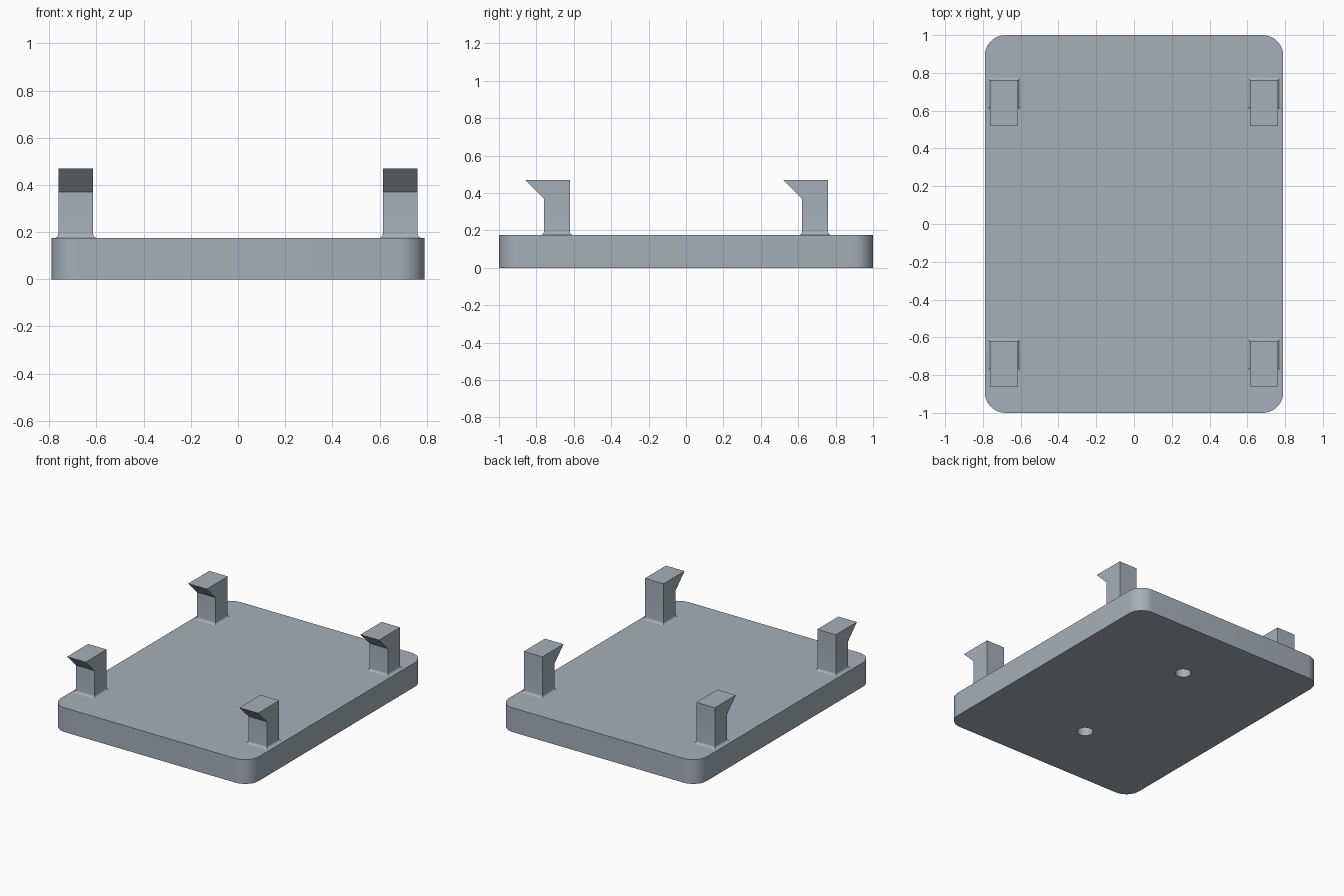
import bpy, bmesh, math
from mathutils import Matrix

if "Cube" in bpy.data.objects:
    bpy.data.objects.remove(bpy.data.objects["Cube"])

HALF_X, HALF_Y, THICK = 0.79, 1.0, 0.175
CORNER = 0.11
FILLET = 0.018

grey = bpy.data.materials.new("blue_grey_plastic")
grey.use_nodes = True
grey.diffuse_color = (0.38, 0.43, 0.475, 1)
grey.node_tree.nodes["Principled BSDF"].inputs["Base Color"].default_value = grey.diffuse_color


def finish(name, bm):
    bmesh.ops.recalc_face_normals(bm, faces=bm.faces)
    mesh = bpy.data.meshes.new(name)
    bm.to_mesh(mesh)
    bm.free()
    obj = bpy.data.objects.new(name, mesh)
    bpy.context.collection.objects.link(obj)
    mesh.materials.append(grey)
    return obj


def select(obj):
    bpy.ops.object.select_all(action='DESELECT')
    obj.select_set(True)
    bpy.context.view_layer.objects.active = obj


def smooth(obj):
    select(obj)
    bpy.ops.object.shade_smooth_by_angle(angle=math.radians(30))


# Base plate with rounded vertical corners
bm = bmesh.new()
bmesh.ops.create_cube(bm, size=1, matrix=Matrix.Translation((0, 0, THICK / 2))
                      @ Matrix.Diagonal((2 * HALF_X, 2 * HALF_Y, THICK, 1)))
upright = [e for e in bm.edges if abs(e.verts[0].co.z - e.verts[1].co.z) > THICK / 2]
bmesh.ops.bevel(bm, geom=upright, offset=CORNER, segments=12, profile=0.5, affect='EDGES')
plate = finish("base_plate", bm)

# Two blind screw holes in the underside
bm = bmesh.new()
for y in (-0.51, 0.51):
    bmesh.ops.create_cone(bm, cap_ends=True, segments=32, radius1=0.053, radius2=0.053,
                          depth=0.24, matrix=Matrix.Translation((0, y, 0)))
cutter = finish("hole_cutter", bm)
cutter.hide_render = True
cut = plate.modifiers.new("screw_holes", 'BOOLEAN')
cut.operation, cut.object, cut.solver = 'DIFFERENCE', cutter, 'EXACT'
select(plate)
bpy.ops.object.modifier_apply(modifier=cut.name)
bpy.data.objects.remove(cutter)
smooth(plate)


def clip(name, cx, cy):
    """Loft rectangles upward: filleted foot, straight post, forward hook."""
    half_x, half_y = 0.074, 0.07
    sections = [(THICK - 0.01, FILLET, 0)]
    for i in range(7):
        a = math.pi / 2 * i / 6
        sections.append((THICK + FILLET * (1 - math.cos(a)), FILLET * (1 - math.sin(a)), 0))
    sections += [(0.37, 0, 0), (0.47, 0, 0.1)]

    bm = bmesh.new()
    rings = []
    for z, grow, reach in sections:
        x, back, front = half_x + grow, half_y + grow, half_y + grow + reach
        rings.append([bm.verts.new((cx + px, cy + py, z)) for px, py in
                      ((-x, -front), (x, -front), (x, back), (-x, back))])
    for low, high in zip(rings, rings[1:]):
        for i in range(4):
            j = (i + 1) % 4
            bm.faces.new((low[i], low[j], high[j], high[i]))
    bm.faces.new(rings[0][::-1])
    bm.faces.new(rings[-1])
    smooth(finish(name, bm))


# Four snap clips, all hooking toward the front
for side, cx in (("left", 0.688), ("right", -0.688)):
    for end, cy in (("front", -0.69), ("back", 0.69)):
        clip(f"{end}_{side}_clip", cx, cy)
